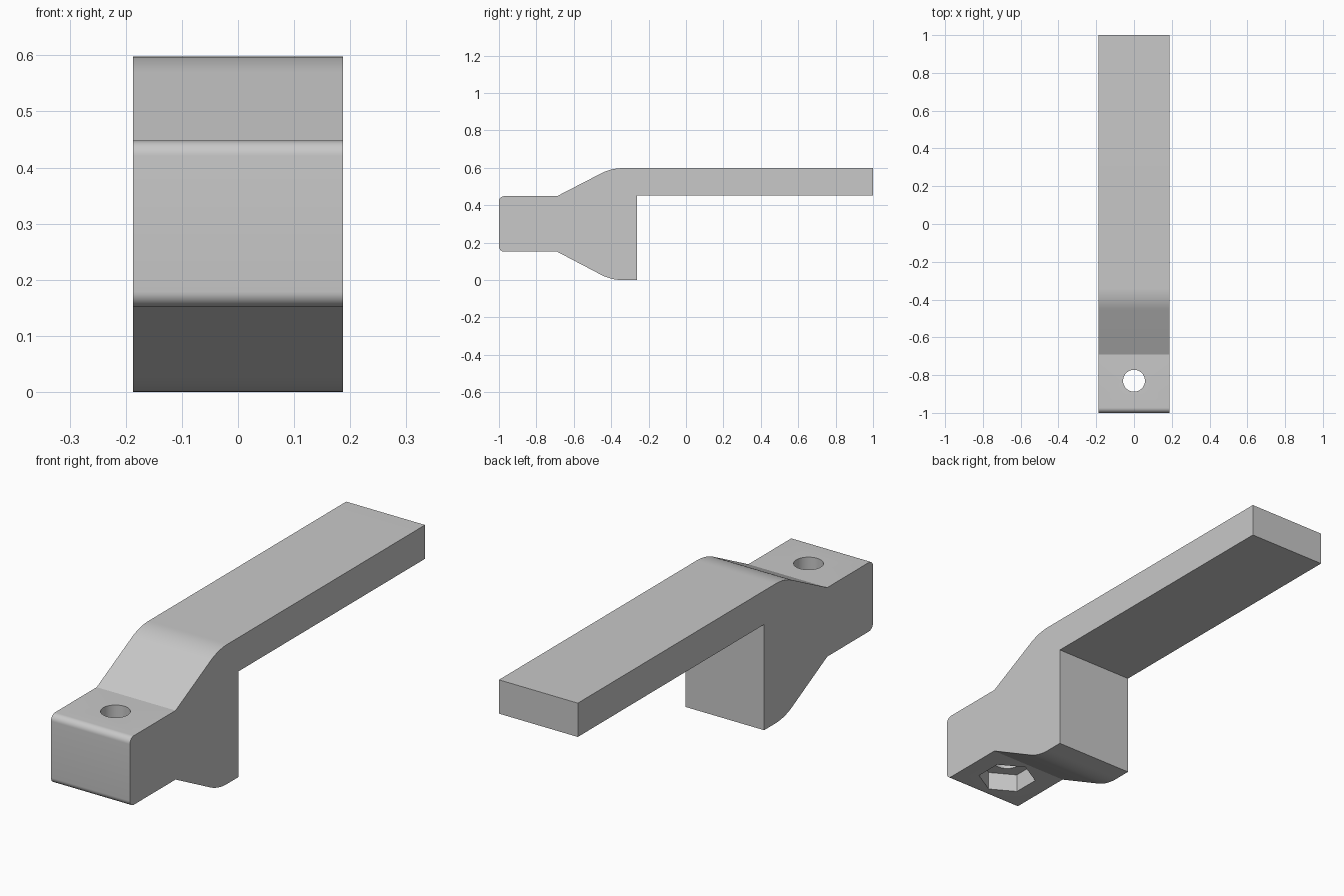
import bpy, bmesh
from math import sin, cos, pi, atan2
from mathutils import Matrix, Vector

default = bpy.data.objects.get("Cube")
if default:
    bpy.data.objects.remove(default, do_unlink=True)

HALF_W, TOP = 0.187, 0.598
NOSE_LOW, NOSE_HIGH = 0.152, 0.448
HOLE_Y = -0.83

grey = bpy.data.materials.new("plain grey")
grey.use_nodes = True
colour = (0.58, 0.58, 0.58, 1)
grey.diffuse_color = colour
grey.node_tree.nodes["Principled BSDF"].inputs["Base Color"].default_value = colour


def finish(name, bm):
    bmesh.ops.recalc_face_normals(bm, faces=bm.faces)
    mesh = bpy.data.meshes.new(name)
    bm.to_mesh(mesh)
    bm.free()
    mesh.materials.append(grey)
    obj = bpy.data.objects.new(name, mesh)
    bpy.context.collection.objects.link(obj)
    return obj


def arc(cy, cz, r, start, end, steps=10):
    """Points (y, z) along an arc."""
    angles = [start + (end - start) * i / steps for i in range(steps + 1)]
    return [(cy + r * cos(a), cz + r * sin(a)) for a in angles]


def prism(name, sides, radius, z0, z1, turn):
    """Upright prism used as a cutter at the bolt position."""
    bm = bmesh.new()
    place = Matrix.Translation((0, HOLE_Y, (z0 + z1) / 2)) @ Matrix.Rotation(turn, 4, 'Z')
    bmesh.ops.create_cone(bm, cap_ends=True, segments=sides, radius1=radius,
                          radius2=radius, depth=z1 - z0, matrix=place)
    return finish(name, bm)


# Side profile: rounded nose, ramp with soft shoulder, flat arm, square step
nose_r, ramp_r = 0.027, 0.25
slope = atan2(0.1215, 0.235)
shoulder_y = -0.339
profile = arc(-1 + nose_r, NOSE_LOW + nose_r, nose_r, 1.5 * pi, pi)
profile += arc(-1 + nose_r, NOSE_HIGH - nose_r, nose_r, pi, pi / 2)
profile += [(-0.69, NOSE_HIGH)]
profile += arc(shoulder_y, TOP - ramp_r, ramp_r, pi / 2 + slope, pi / 2)
profile += [(1, TOP), (1, 0.453), (-0.262, 0.453), (-0.262, 0)]
profile += arc(shoulder_y, ramp_r, ramp_r, 1.5 * pi, 1.5 * pi - slope)
profile += [(-0.69, NOSE_LOW)]

# Extrude the profile across the width
bm = bmesh.new()
side = bm.faces.new([bm.verts.new((-HALF_W, y, z)) for y, z in profile])
extruded = bmesh.ops.extrude_face_region(bm, geom=[side])
moved = [g for g in extruded["geom"] if isinstance(g, bmesh.types.BMVert)]
bmesh.ops.translate(bm, verts=moved, vec=Vector((2 * HALF_W, 0, 0)))
handle = finish("handle_arm", bm)

# Bolt hole through the nose, and hexagonal nut pocket underneath
cutters = [prism("bolt_hole_cutter", 48, 0.058, -0.1, 0.7, 0),
           prism("nut_pocket_cutter", 6, 0.12, 0.05, NOSE_LOW + 0.08, 0)]
# Turn the pocket so that two corners point along y
pocket = cutters[1].data
if max(v.co.x for v in pocket.vertices) > 0.11:
    pocket.transform(Matrix.Translation((0, HOLE_Y, 0)) @ Matrix.Rotation(pi / 6, 4, 'Z')
                     @ Matrix.Translation((0, -HOLE_Y, 0)))

bpy.ops.object.select_all(action='DESELECT')
bpy.context.view_layer.objects.active = handle
handle.select_set(True)
for cutter in cutters:
    cutter.hide_render = True
    cut = handle.modifiers.new(cutter.name, 'BOOLEAN')
    cut.operation, cut.solver, cut.object = 'DIFFERENCE', 'EXACT', cutter
    bpy.ops.object.modifier_apply(modifier=cut.name)
    bpy.data.objects.remove(cutter, do_unlink=True)

# Smooth the rounded areas and keep the creases
bpy.ops.object.shade_smooth_by_angle(angle=pi / 9)
